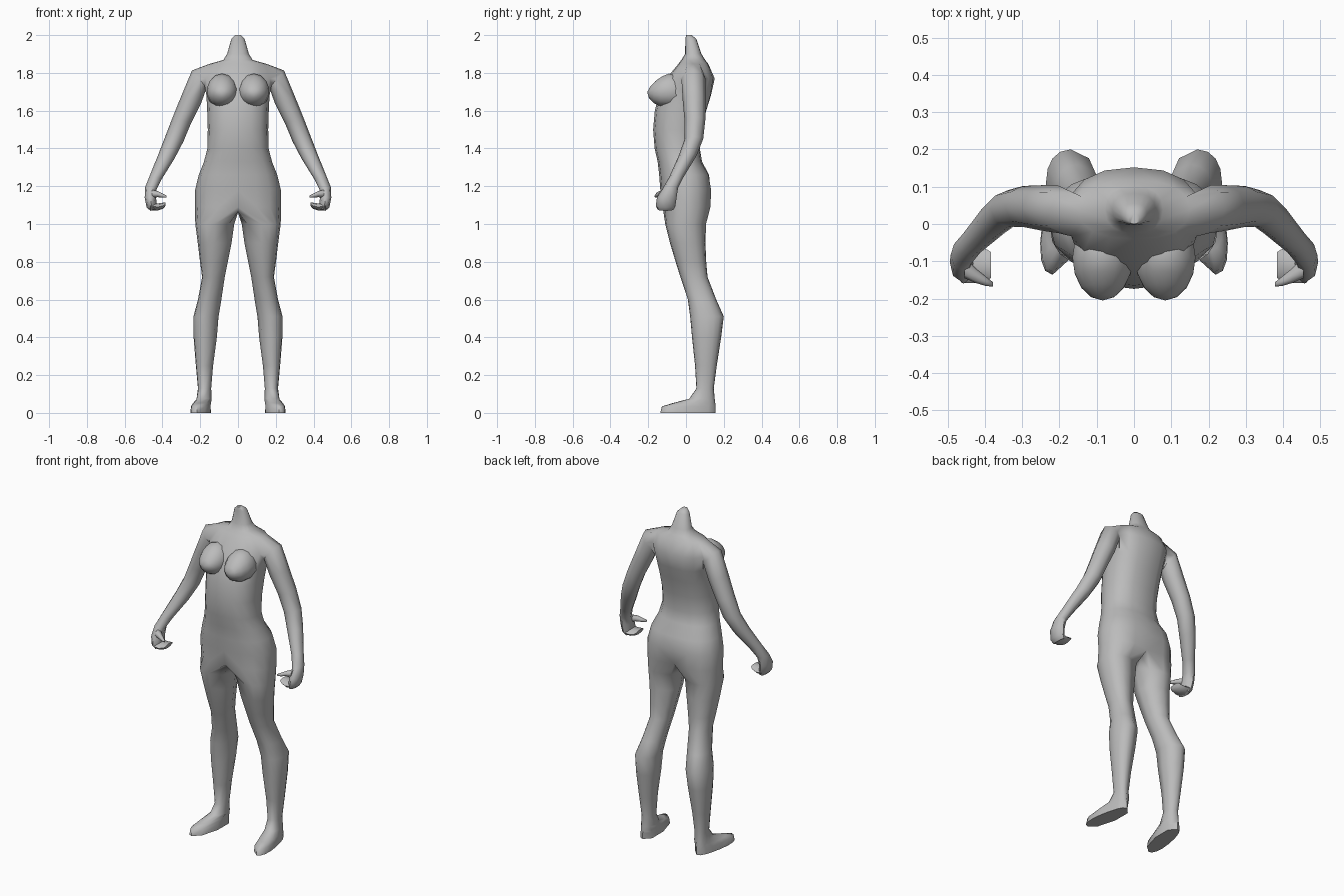
import bpy, bmesh, math
from mathutils import Vector

if "Cube" in bpy.data.objects:
    bpy.data.objects.remove(bpy.data.objects["Cube"])

skin = bpy.data.materials.new("plain grey")
skin.diffuse_color = (0.5, 0.5, 0.5, 1)
skin.use_nodes = True
skin.node_tree.nodes["Principled BSDF"].inputs["Base Color"].default_value = skin.diffuse_color


def power(v, e):
    return math.copysign(abs(v) ** e, v)


def oval(cx, rx, yf, yb, z, t, e):
    """Point on a squarish oval between a front and a back depth; t = 0 is the front."""
    x = cx + rx * power(math.sin(t), e)
    y = (yf + yb) / 2 - (yb - yf) / 2 * power(math.cos(t), e)
    return Vector((x, y, z))


def tilted_ring(cx, cy, cz, ru, rv, angle):
    """Eight points around a limb; the first axis is tilted in the front plane."""
    a = math.radians(angle)
    u, v = Vector((math.cos(a), 0, math.sin(a))), Vector((0, 1, 0))
    pts = []
    for i in range(8):
        p = math.radians(-45 + 45 * i)
        pts.append(Vector((cx, cy, cz)) + u * ru * math.cos(p) + v * rv * math.sin(p))
    return pts


def bridge(bm, a, b):
    n = len(a)
    for i in range(n):
        bm.faces.new((a[i], a[(i + 1) % n], b[(i + 1) % n], b[i]))


def add_rings(bm, start, rings):
    """Extend a closed loop through a list of point rings and cap the end."""
    for pts in rings:
        loop = [bm.verts.new(p) for p in pts]
        if start:
            bridge(bm, start, loop)
        else:
            bm.faces.new(loop)
        start = loop
    bm.faces.new(start)


def finish(bm, name):
    bmesh.ops.recalc_face_normals(bm, faces=bm.faces)
    me = bpy.data.meshes.new(name)
    bm.to_mesh(me)
    bm.free()
    me.materials.append(skin)
    ob = bpy.data.objects.new(name, me)
    bpy.context.collection.objects.link(ob)
    mir = ob.modifiers.new("mirror", 'MIRROR')
    mir.use_clip = True
    mir.merge_threshold = 0.0005
    bpy.ops.object.select_all(action='DESELECT')
    ob.select_set(True)
    bpy.context.view_layer.objects.active = ob
    bpy.ops.object.shade_smooth_by_angle(angle=math.radians(60))
    return ob


# --- body: half torso, leg and arm as one mirrored skin ---
bm = bmesh.new()

# torso rows: height, half width, front, back, cleft depth at the back
torso = [
    (2.00, .015, .000, .030, 0), (1.98, .035, -.003, .055, 0),
    (1.90, .058, -.005, .082, 0), (1.868, .078, -.025, .102, 0),
    (1.848, .150, -.040, .118, 0), (1.77, .180, -.105, .152, 0),
    (1.68, .167, -.145, .138, .006), (1.60, .163, -.165, .115, .008),
    (1.50, .160, -.174, .090, .006), (1.40, .162, -.166, .076, .003),
    (1.33, .180, -.150, .085, 0), (1.26, .208, -.142, .128, .006),
    (1.18, .227, -.136, .142, .012), (1.09, .228, -.123, .138, .025),
]
K = 9
grid = []
for z, rx, yf, yb, cleft in torso:
    row = [bm.verts.new(oval(0, rx, yf, yb, z, math.pi * k / 8, 0.86)) for k in range(K)]
    row[0].co.x = row[8].co.x = 0
    row[8].co.y -= cleft
    grid.append(row)
bm.faces.new(grid[0])

ARM_ROW = 4  # the armhole takes two rows of two quads
for r in range(len(grid) - 1):
    for k in range(K - 1):
        if r in (ARM_ROW, ARM_ROW + 1) and k in (3, 4):
            continue
        bm.faces.new((grid[r][k], grid[r][k + 1], grid[r + 1][k + 1], grid[r + 1][k]))

# leg and foot rows: height, inner x, outer x, front, back, toe splay
leg = [
    (1.00, .020, .226, -.110, .106, 0), (.90, .034, .213, -.085, .103, 0),
    (.80, .054, .201, -.055, .107, 0), (.72, .070, .190, -.030, .114, 0),
    (.60, .088, .212, .010, .160, 0), (.51, .103, .236, .022, .200, 0),
    (.40, .112, .235, .032, .186, 0), (.25, .132, .223, .048, .163, 0),
    (.13, .142, .212, .055, .147, 0), (.075, .138, .218, .018, .152, .08),
    (.052, .134, .224, -.070, .155, .16), (.034, .132, .229, -.128, .157, .16),
    (.00, .130, .231, -.136, .157, .16),
]
angles = [math.pi * k / 8 for k in range(9)] + [math.pi * (1 + j / 4) for j in (1, 2, 3)]
crotch = [bm.verts.new((0, y, z)) for y, z in ((.065, 1.07), (.0, 1.06), (-.07, 1.065))]
rings = []
for z, xi, xo, yf, yb, splay in leg:
    pts = [oval((xi + xo) / 2, (xo - xi) / 2, yf, yb, z, t, 0.9) for t in angles]
    for p in pts:
        p.x += max(0, .1 - p.y) * splay
    rings.append(pts)
add_rings(bm, grid[-1] + crotch, rings)

# arm and palm rings: centre, half thickness, half depth, tilt
a, b, c = grid[ARM_ROW:ARM_ROW + 3]
hole = [a[3], a[4], a[5], b[5], c[5], c[4], c[3], b[3]]
arm = [
    (.205, .040, 1.767, .060, .064, 50), (.247, .043, 1.66, .056, .061, 22),
    (.297, .047, 1.55, .051, .055, 20), (.337, .042, 1.45, .050, .049, 15),
    (.378, .008, 1.36, .044, .047, 18), (.434, -.050, 1.25, .033, .038, 20),
    (.461, -.082, 1.19, .031, .040, 12), (.464, -.102, 1.14, .030, .052, 0),
    (.457, -.108, 1.095, .028, .052, -15), (.448, -.108, 1.076, .016, .042, -25),
]
add_rings(bm, hole, [tilted_ring(*r) for r in arm])
bmesh.ops.delete(bm, geom=[v for v in bm.verts if not v.link_faces], context='VERTS')
finish(bm, "body")

# --- breasts: tapered spheres set into the chest ---
bm = bmesh.new()
bmesh.ops.create_uvsphere(bm, u_segments=14, v_segments=8, radius=1)
for v in bm.verts:
    x, y, z = v.co
    up = max(0, z)
    v.co = (.084 + x * .083, -.09 - z * .115, 1.698 + y * (.082 if y < 0 else .098))
    if y > 0:
        v.co.z -= .02 * up * y
        v.co.y += .02 * up * y
finish(bm, "breasts")

# --- curled fingers and thumb, lofted inward from the palm ---
fingers = [
    (.462, -.108, 1.095, .022, .050, 90), (.425, -.110, 1.090, .019, .048, 90),
    (.395, -.110, 1.097, .016, .042, 90), (.383, -.110, 1.106, .008, .034, 90),
]
thumb = [
    (.455, -.115, 1.160, .022, .030, 90), (.425, -.138, 1.158, .016, .020, 90),
    (.398, -.153, 1.150, .011, .013, 90), (.378, -.162, 1.146, .005, .006, 90),
]
for name, rows in (("fingers", fingers), ("thumbs", thumb)):
    bm = bmesh.new()
    add_rings(bm, None, [tilted_ring(*r) for r in rows])
    finish(bm, name)
